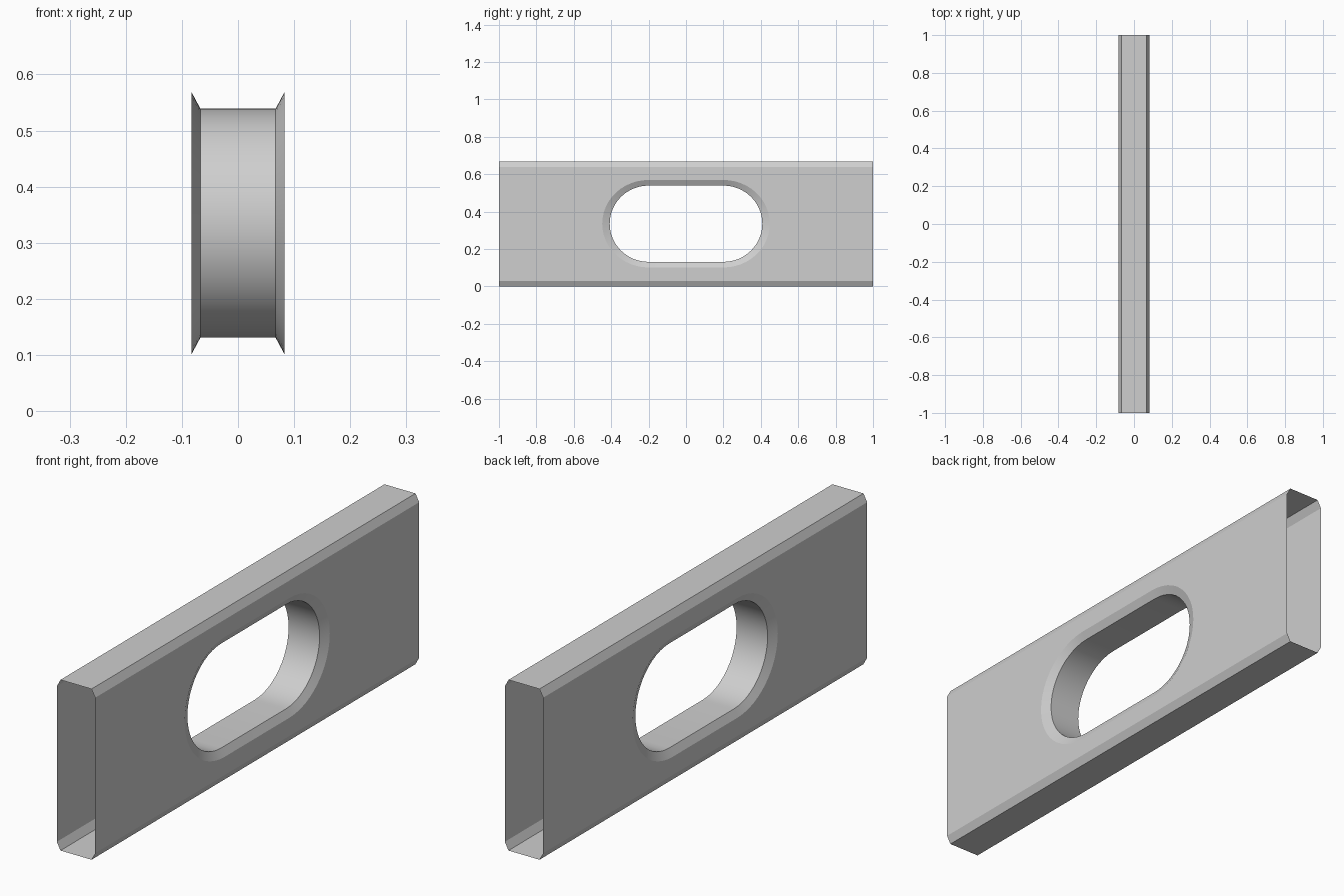
import bpy, bmesh
from math import sin, cos, pi, radians

if "Cube" in bpy.data.objects:
    bpy.data.objects.remove(bpy.data.objects["Cube"], do_unlink=True)

HEIGHT, MID = 0.667, 0.335
FLAT_X, SIDE_X = 0.067, 0.083      # half widths inside and outside the chamfer
CHAMFER = 0.03
STRAIGHT = 0.2                     # half length of the straight part of the slot
STEPS = 24                         # segments in each rounded slot end

grey = bpy.data.materials.new("light grey")
grey.use_nodes = True
grey.diffuse_color = (0.62, 0.62, 0.62, 1)
grey.node_tree.nodes["Principled BSDF"].inputs["Base Color"].default_value = grey.diffuse_color

bm = bmesh.new()


def slot_loop(x, ry, rz):
    """Rounded slot outline, counted from the +y tip, over the top and round."""
    loop = []
    for i in range(2 * STEPS + 2):
        end = 1 if i <= STEPS // 2 or i > 3 * STEPS // 2 + 1 else -1
        k = i if i <= STEPS // 2 else i - 1 if end < 0 else i - 2
        a = pi * k / STEPS
        loop.append(bm.verts.new((x, end * STRAIGHT + ry * cos(a), MID + rz * sin(a))))
    return loop


def bridge(a, b):
    for i in range(len(a)):
        j = (i + 1) % len(a)
        bm.faces.new((a[i], a[j], b[j], b[i]))


# Slot: flare, straight bore, flare
rings = [slot_loop(*r) for r in ((-SIDE_X, 0.248, 0.234), (-FLAT_X, 0.208, 0.204),
                                 (FLAT_X, 0.208, 0.204), (SIDE_X, 0.248, 0.234))]
for a, b in zip(rings, rings[1:]):
    bridge(a, b)

# Open-ended chamfered tube: end corners of each long edge as (front, back)
def long_edge(x, z):
    return [bm.verts.new((x, y, z)) for y in (-1, 1)]


half = STEPS + 1
corners = {}
for s, ring in ((-1, rings[0]), (1, rings[3])):
    low, high = long_edge(s * SIDE_X, CHAMFER), long_edge(s * SIDE_X, HEIGHT - CHAMFER)
    mid = long_edge(s * SIDE_X, MID)
    # Side plate in two halves round the slot
    bm.faces.new(ring[:half + 1] + [mid[0], high[0], high[1], mid[1]])
    bm.faces.new(ring[half:] + ring[:1] + [mid[1], low[1], low[0], mid[0]])
    for key, edge, z in (("bottom", low, 0), ("top", high, HEIGHT)):
        flat = long_edge(s * FLAT_X, z)
        bm.faces.new((edge[0], edge[1], flat[1], flat[0]))
        corners[key, s] = flat
for key in ("bottom", "top"):
    a, b = corners[key, -1], corners[key, 1]
    bm.faces.new((a[0], a[1], b[1], b[0]))

# Consistent outward normals
bmesh.ops.recalc_face_normals(bm, faces=bm.faces)
top = max(bm.faces, key=lambda f: f.calc_center_median().z)
if top.normal.z < 0:
    bmesh.ops.reverse_faces(bm, faces=bm.faces)

mesh = bpy.data.meshes.new("slotted_tube")
bm.to_mesh(mesh)
bm.free()
mesh.materials.append(grey)
tube = bpy.data.objects.new("slotted_tube", mesh)
bpy.context.collection.objects.link(tube)
bpy.context.view_layer.objects.active = tube
tube.select_set(True)
bpy.ops.object.shade_smooth_by_angle(angle=radians(20))
